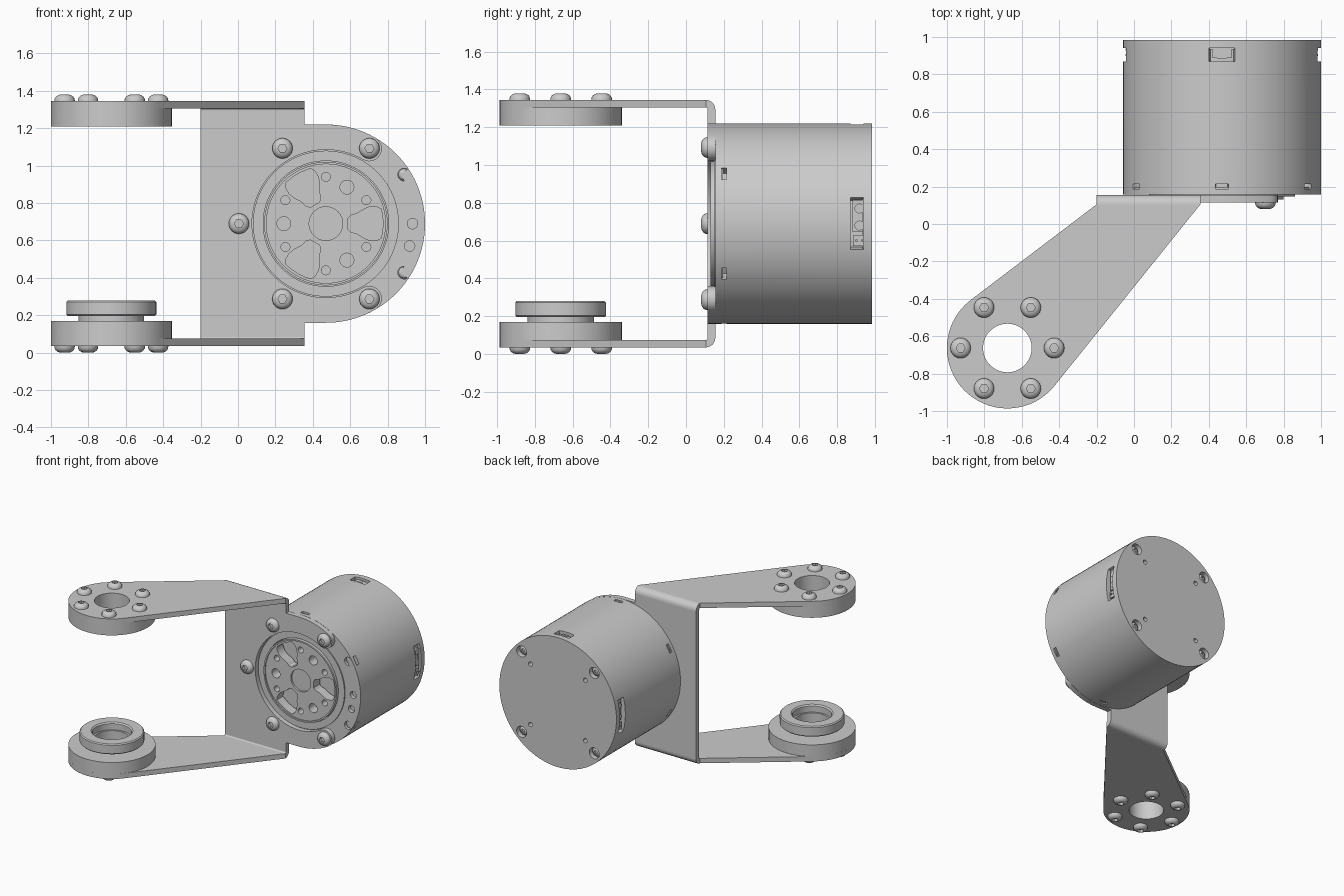
import bpy, bmesh
from math import radians, sin, cos, pi
from mathutils import Matrix

if "Cube" in bpy.data.objects:
    bpy.data.objects.remove(bpy.data.objects["Cube"])

GREY = (0.6, 0.6, 0.6, 1)
grey = bpy.data.materials.new("satin grey")
grey.use_nodes = True
grey.diffuse_color = GREY
grey.node_tree.nodes["Principled BSDF"].inputs["Base Color"].default_value = GREY

FRONT = (pi / 2, 0, 0)          # local z points to the front
SIDE = (pi / 2, 0, pi / 2)      # local z points to +x
MX, MZ, MR = 0.47, 0.69, 0.53   # motor axis and radius
AX, AY, AR = -0.677, -0.663, 0.323   # arm pivot and radius


def arc(cx, cy, r, a, b, n=24):
    return [(cx + r * cos(radians(a + (b - a) * i / n)),
             cy + r * sin(radians(a + (b - a) * i / n))) for i in range(n + 1)]


def circle(cx, cy, r, n=32):
    return arc(cx, cy, r, 0, 360, n)[:-1]


def polar(r, deg):
    return r * cos(radians(deg)), r * sin(radians(deg))


def add(name, bm, loc=(0, 0, 0), rot=(0, 0, 0)):
    me = bpy.data.meshes.new(name)
    bmesh.ops.remove_doubles(bm, verts=bm.verts, dist=1e-5)
    bmesh.ops.recalc_face_normals(bm, faces=bm.faces)
    bm.to_mesh(me)
    bm.free()
    me.materials.append(grey)
    ob = bpy.data.objects.new(name, me)
    ob.location, ob.rotation_euler = loc, rot
    bpy.context.collection.objects.link(ob)
    bpy.ops.object.select_all(action='DESELECT')
    ob.select_set(True)
    bpy.context.view_layer.objects.active = ob
    bpy.ops.object.shade_smooth_by_angle(angle=radians(30))
    return ob


def plate(name, loops, thick, loc, rot=(0, 0, 0)):
    """Flat plate from an outline and holes, centred on its thickness."""
    cu = bpy.data.curves.new(name + "_outline", 'CURVE')
    cu.dimensions, cu.fill_mode, cu.extrude = '2D', 'BOTH', thick / 2
    for loop in loops:
        sp = cu.splines.new('POLY')
        sp.points.add(len(loop) - 1)
        for p, (x, y) in zip(sp.points, loop):
            p.co = (x, y, 0, 1)
        sp.use_cyclic_u = True
    tmp = bpy.data.objects.new("outline", cu)
    bpy.context.collection.objects.link(tmp)
    me = tmp.to_mesh()
    bm = bmesh.new()
    bm.from_mesh(me)
    tmp.to_mesh_clear()
    bpy.data.objects.remove(tmp)
    return add(name, bm, loc, rot)


def lathe(name, profile, loc, rot=(0, 0, 0), seg=64, closed=False, hexes=()):
    """Turned part; rings listed in hexes become hexagonal."""
    bm = bmesh.new()
    rings = []
    for k, (r, h) in enumerate(profile):
        ring = []
        for i in range(seg):
            a = 2 * pi * i / seg
            q = r * cos(pi / 6) / cos(a % (pi / 3) - pi / 6) if k in hexes else r
            ring.append(bm.verts.new((q * cos(a), q * sin(a), h)))
        rings.append(ring)
    pairs = list(zip(rings, rings[1:])) + ([(rings[-1], rings[0])] if closed else [])
    for lo, hi in pairs:
        for i in range(seg):
            j = (i + 1) % seg
            bm.faces.new((lo[i], lo[j], hi[j], hi[i]))
    return add(name, bm, loc, rot)


def box(bm, centre, size):
    bmesh.ops.create_cube(bm, size=1, matrix=Matrix.Translation(centre) @ Matrix.Diagonal((*size, 1)))


# Button head screw with a hexagon socket
HEAD = [(0.055, -0.004), (0.0535, 0.012), (0.047, 0.023), (0.036, 0.031),
        (0.024, 0.035), (0.024, 0.014), (0, 0.014)]


def screw(name, loc, rot=(0, 0, 0), scale=1):
    lathe(name, HEAD, loc, rot, seg=24, hexes=(4, 5)).scale = (scale,) * 3


# Bracket arms with pivot bosses, bends and screws
arm = arc(AX, AY, AR, 127, 321, 48) + [(0.355, 0.105), (-0.2, 0.105)]
bore = circle(AX, AY, 0.13, 48)
for side, z, s in (("upper", 1.325, 1), ("lower", 0.055, -1)):
    plate(side + "_arm", [arm, bore], 0.04, (0, 0, z))
    plate(side + "_boss", [circle(AX, AY, AR, 64), bore], 0.095, (0, 0, z - s * 0.0675))
    zc = z - s * 0.03
    bend = arc(0.105, zc, 0.05, 0, s * 90, 8) + arc(0.105, zc, 0.01, s * 90, 0, 8)
    plate(side + "_bend", [bend], 0.555, (0.0775, 0, 0), SIDE)
    for k in range(6):
        x, y = polar(0.25, 60 * k)
        screw(side + "_arm_screw", (AX + x, AY + y, z + s * 0.02), (0 if s > 0 else pi, 0, 0))

# Bearing on the lower arm
lathe("bearing", [(0.13, 0.16), (0.175, 0.16), (0.175, 0.195), (0.232, 0.195), (0.24, 0.203),
                  (0.24, 0.272), (0.232, 0.28), (0.155, 0.28), (0.145, 0.27), (0.145, 0.22),
                  (0.13, 0.22)], (AX, AY, 0), closed=True)

# Mounting plate with an open ring around the motor face
tip_a, tip_b = polar(0.4625, 60), polar(0.4625, -60)
ring = ([(-0.2, 0.085), (0.355, 0.085), (0.355, MZ - MR)]
        + arc(MX, MZ, MR, 270, 300, 10)
        + arc(MX + tip_b[0], MZ + tip_b[1], 0.0675, -60, 120, 12)[1:-1]
        + arc(MX, MZ, 0.395, 300, 60, 72)
        + arc(MX + tip_a[0], MZ + tip_a[1], 0.0675, -120, 60, 12)[1:-1]
        + arc(MX, MZ, MR, 60, 90, 10)
        + [(0.355, MZ + MR), (0.355, 1.295), (-0.2, 1.295)])
plate("mounting_plate", [ring], 0.04, (0, 0.135, 0), FRONT)
for k in range(1, 6):
    x, z = polar(0.465, 60 * k)
    screw("mount_screw", (MX + x, 0.115, MZ + z), FRONT)

# Motor wall: rings along the depth, flattened at the sides near the back
SEG, FLAT = 96, 0.517
bm = bmesh.new()
rings = []
for y, limit in ((0.157, MR), (0.165, MR), (0.215, MR), (0.87, MR), (0.87, FLAT),
                 (0.965, FLAT), (0.975, FLAT), (0.975, MR), (0.985, MR)):
    rings.append([bm.verts.new((max(-limit, min(limit, px)), py, -y))
                  for px, py in circle(0, 0, MR, SEG)])
recessed = []
for k, (lo, hi) in enumerate(zip(rings, rings[1:])):
    for i in range(SEG):
        j = (i + 1) % SEG
        if k in (3, 6) and abs(lo[i].co.x) < FLAT and abs(lo[j].co.x) < FLAT:
            continue
        face = bm.faces.new((lo[i], lo[j], hi[j], hi[i]))
        deg = (i + 0.5) * 360 / SEG
        notch = k == 1 and abs(deg % 60 - 30) < 4
        side_socket = k == 4 and abs((deg + 90) % 180 - 90) < 15
        top_socket = k == 4 and abs(deg - 90) < 8
        if notch or side_socket or top_socket:
            recessed.append(face)
# Notches and sockets are pushed inwards
new = bmesh.ops.extrude_face_region(bm, geom=recessed)["geom"]
bmesh.ops.scale(bm, vec=(0.9, 0.9, 1), verts=[v for v in new if isinstance(v, bmesh.types.BMVert)])
bmesh.ops.delete(bm, geom=[f for f in recessed if f.is_valid], context='FACES_ONLY')
add("motor_wall", bm, (MX, 0, MZ), FRONT)

# Motor end caps with screw wells and pin holes
rim = circle(0, 0, MR, SEG)
wells = [circle(*polar(0.465, 45 + 90 * k), 0.045, 24) for k in range(4)]
pins = [circle(*polar(0.35, 45 + 90 * k), 0.018, 16) for k in range(4)]
plate("rear_cap", [rim] + wells + pins, 0.045, (MX, 0.9625, MZ), FRONT)
plate("rear_cap_floor", [circle(0, 0, 0.512, SEG)], 0.01, (MX, 0.938, MZ), FRONT)
for k in range(4):
    x, z = polar(0.465, 45 + 90 * k)
    screw("rear_screw", (MX + x, 0.943, MZ + z), (-pi / 2, 0, 0), 0.7)
face_holes = [circle(*polar(0.463, a), 0.028, 24) for a in (0, -15)]
rim_holes = [circle(*polar(0.494, a), 0.034, 24) for a in (-32, 32)]
plate("front_cap", [rim, circle(0, 0, 0.38, SEG)] + face_holes + rim_holes, 0.03,
      (MX, 0.172, MZ), FRONT)
plate("front_cap_floor", [circle(0, 0, 0.52, SEG), circle(0, 0, 0.38, SEG)], 0.01,
      (MX, 0.192, MZ), FRONT)
for a in (-32, 32):
    x, z = polar(0.494, a)
    screw("rim_screw", (MX + x, 0.186, MZ + z), FRONT, 0.58)
lathe("stator", [(0, -0.25), (0.335, -0.25), (0.335, -0.148), (0.39, -0.148), (0.39, -0.18)],
      (MX, 0, MZ), FRONT, seg=SEG)

# Socket inserts
for s in (-1, 1):
    bm = bmesh.new()
    x = MX + s * 0.475
    box(bm, (x, 0.918, MZ + 0.04), (0.05, 0.075, 0.17))
    box(bm, (x, 0.918, MZ - 0.09), (0.06, 0.07, 0.055))
    for dz in (-0.01, 0.08):
        bmesh.ops.create_cone(bm, cap_ends=True, segments=24, radius1=0.026, radius2=0.026, depth=0.03,
                              matrix=Matrix.Translation((x + s * 0.02, 0.918, MZ + dz))
                              @ Matrix.Rotation(pi / 2, 4, 'Y'))
    for dy in (-0.015, 0.015):
        box(bm, (x + s * 0.03, 0.918 + dy, MZ - 0.09), (0.02, 0.01, 0.01))
    add("side_socket", bm)
bm = bmesh.new()
box(bm, (MX, 0.918, MZ + 0.48), (0.1, 0.06, 0.06))
box(bm, (MX, 0.895, MZ + 0.49), (0.05, 0.02, 0.05))
add("top_socket", bm)

# Rotor face with pockets, round holes and screw holes
holes = [circle(0, 0, 0.09)]
half = [(0.27, 0.09), (0.235, 0.09), (0.205, 0.078), (0.165, 0.053), (0.135, 0.046), (0.117, 0.028)]
pocket = arc(0, 0, 0.305, -15, 15, 8) + half + [(x, -y) for x, y in reversed(half)]
for k in range(3):
    c, s = polar(1, 120 * k)
    holes.append([(c * x - s * y, s * x + c * y) for x, y in pocket])
    holes.append(circle(*polar(0.225, 60 + 120 * k), 0.037, 24))
for k in range(6):
    holes.append(circle(*polar(0.25, 30 + 60 * k), 0.024, 16))
plate("rotor_face", [circle(0, 0, 0.318, SEG)] + holes, 0.08, (MX, 0.18, MZ), FRONT)
plate("rotor_rim", [circle(0, 0, 0.33, SEG), circle(0, 0, 0.318, SEG)], 0.09, (MX, 0.175, MZ), FRONT)
plate("rotor_hub", [circle(0, 0, 0.09)], 0.05, (MX, 0.18, MZ), FRONT)
